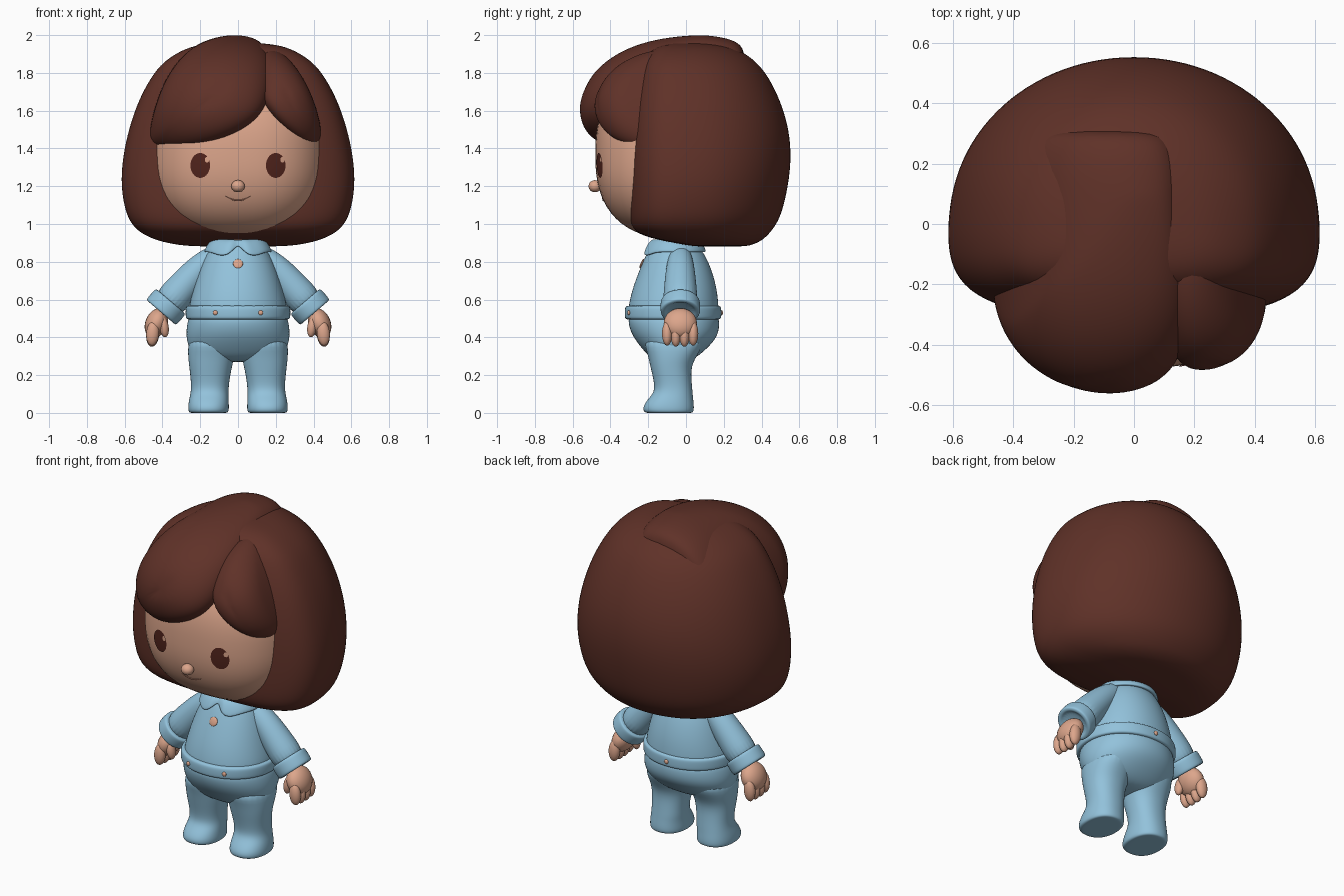
import bpy, bmesh
from math import sin, cos, pi, sqrt, exp, atan2
from mathutils import Vector, Euler

cube = bpy.data.objects.get("Cube")
if cube:
    bpy.data.objects.remove(cube, do_unlink=True)


def material(name, rgb):
    m = bpy.data.materials.new(name)
    m.use_nodes = True
    m.diffuse_color = (*rgb, 1)
    bsdf = next(n for n in m.node_tree.nodes if n.type == "BSDF_PRINCIPLED")
    bsdf.inputs["Base Color"].default_value = (*rgb, 1)
    bsdf.inputs["Roughness"].default_value = 0.7
    return m


HAIR = material("hair brown", (0.115, 0.031, 0.021))
SKIN = material("skin", (0.72, 0.38, 0.26))
BLUE = material("cloth blue", (0.29, 0.54, 0.71))
EYE = material("eye brown", (0.085, 0.018, 0.012))
LIP = material("mouth line", (0.42, 0.18, 0.12))


def finish(name, bm, mat, subsurf=0):
    bmesh.ops.recalc_face_normals(bm, faces=bm.faces)
    for f in bm.faces:
        f.smooth = True
    me = bpy.data.meshes.new(name)
    bm.to_mesh(me)
    bm.free()
    me.materials.append(mat)
    ob = bpy.data.objects.new(name, me)
    bpy.context.collection.objects.link(ob)
    if subsurf:
        mod = ob.modifiers.new("smooth", "SUBSURF")
        mod.levels = mod.render_levels = subsurf
    return ob


def loft(name, rings, mat, closed=False):
    """Skin a list of equal-length point rings; cap the ends unless closed."""
    bm = bmesh.new()
    vs = [[bm.verts.new(p) for p in r] for r in rings]
    n = len(rings[0])
    pairs = list(zip(vs, vs[1:])) + ([(vs[-1], vs[0])] if closed else [])
    for a, b in pairs:
        for i in range(n):
            j = (i + 1) % n
            bm.faces.new((a[i], a[j], b[j], b[i]))
    if not closed:
        bm.faces.new(vs[0])
        bm.faces.new(vs[-1])
    return finish(name, bm, mat, 2)


def section(z, w, yf, yb, cx=0, frac=0.5, nf=2.1, nb=2.1, n=28):
    """Horizontal superellipse with its own front and back roundness."""
    cy = yf + frac * (yb - yf)
    pts = []
    for i in range(n):
        a = 2 * pi * i / n
        c, s = cos(a), sin(a)
        e, d = (nb, yb - cy) if s > 0 else (nf, cy - yf)
        k = (abs(c) ** e + abs(s) ** e) ** (-1 / e)
        pts.append((cx + w * c * k, cy + d * s * k, z))
    return pts


def blob(name, loc, size, mat, rot=(0, 0, 0), power=2, seg=24):
    """Ellipsoid, or squarer superellipsoid for powers above two."""
    bm = bmesh.new()
    bmesh.ops.create_uvsphere(bm, u_segments=seg, v_segments=seg * 2 // 3, radius=1)
    turn = Euler(rot).to_matrix()
    for v in bm.verts:
        k = sum(abs(c) ** power for c in v.co) ** (-1 / power)
        v.co = turn @ Vector(c * k * s for c, s in zip(v.co, size)) + Vector(loc)
    return finish(name, bm, mat)


# Head and face
HC, HR, HP = (0, -0.03, 1.37), (0.47, 0.45, 0.45), 2.5
blob("head", HC, HR, SKIN, power=HP, seg=60)
blob("nose", (0, -0.482, 1.2), (0.036, 0.034, 0.032), SKIN)
loft("neck", [section(z, 0.09, -0.15, 0.03) for z in (0.85, 0.9, 1.0)], SKIN)


def face_y(x, z):
    k = 1 - abs(x / HR[0]) ** HP - abs((z - HC[2]) / HR[2]) ** HP
    return HC[1] - HR[1] * k ** (1 / HP)


def decal(name, cx, cz, rx, rz, lift, mat, n=28):
    """Thin disc that follows the face."""
    bm = bmesh.new()
    prev = None
    for t in (0.3, 0.65, 1):
        ring = []
        for i in range(n):
            x, z = cx + rx * t * cos(2 * pi * i / n), cz + rz * t * sin(2 * pi * i / n)
            ring.append(bm.verts.new((x, face_y(x, z) - lift, z)))
        if prev:
            for i in range(n):
                j = (i + 1) % n
                bm.faces.new((prev[i], prev[j], ring[j], ring[i]))
        else:
            bm.faces.new(ring)
        prev = ring
    ob = finish(name, bm, mat)
    if ob.data.polygons[0].normal.y > 0:
        ob.data.flip_normals()


for s, side in ((1, "left"), (-1, "right")):
    decal(side + "_eye", s * 0.2, 1.31, 0.052, 0.066, 0.004, EYE)
    decal(side + "_eye_glint", s * 0.2 + 0.036, 1.34, 0.012, 0.015, 0.007, SKIN)

mouth = []
for i in range(13):
    x = 0.07 * (i / 6 - 1)
    z = 1.125 + 0.025 * (x / 0.07) ** 2
    r = 0.006 * (1.05 - (x / 0.07) ** 2)
    mouth.append([(x, face_y(x, z) + r * sin(a), z + r * cos(a)) for a in (0, pi / 2, pi, 3 * pi / 2)])
loft("mouth", mouth, LIP)

# Hair: bob shell with a flat front
shell = [(0.88, 0.2, 0.06, 0.3), (0.888, 0.32, 0.0, 0.35), (0.91, 0.42, -0.12, 0.4),
         (0.94, 0.495, -0.24, 0.435), (0.98, 0.55, -0.29, 0.47), (1.05, 0.595, -0.308, 0.51),
         (1.2, 0.622, -0.31, 0.545), (1.35, 0.612, -0.31, 0.562), (1.5, 0.58, -0.305, 0.55),
         (1.65, 0.53, -0.29, 0.505), (1.78, 0.46, -0.26, 0.44), (1.86, 0.395, -0.235, 0.375),
         (1.92, 0.3, -0.19, 0.29), (1.95, 0.21, -0.13, 0.2), (1.96, 0.08, -0.04, 0.1)]
loft("hair_bob", [section(z, w, f, b, frac=0.36, nf=3.4, nb=2.05) for z, w, f, b in shell], HAIR)


def fringe(name, outline, mid, centre, radii, back):
    """Pillow whose front outline is given and whose front bulges as an ellipsoid."""
    rings = []
    for t in (0.2, 0.45, 0.7, 0.88, 0.97, 1):
        ring = []
        for px, pz in outline:
            x, z = mid[0] + (px - mid[0]) * t, mid[1] + (pz - mid[1]) * t
            k = 1 - ((x - centre[0]) / radii[0]) ** 2 - ((z - centre[1]) / radii[2]) ** 2
            ring.append((x, -radii[1] * sqrt(max(k, 0)) + 0.08 * (1 - sqrt(1 - t ** 8)), z))
        rings.append(ring)
    for y, t in back:
        rings.append([(mid[0] + (x - mid[0]) * t, y, mid[1] + (z - mid[1]) * t) for x, z in outline])
    loft(name, rings, HAIR)


fringe("large_fringe",
       [(-0.47, 1.41), (-0.38, 1.395), (-0.25, 1.4), (-0.1, 1.435), (0.05, 1.505), (0.15, 1.6),
        (0.175, 1.74), (0.178, 1.88), (0.13, 1.965), (0.06, 1.995), (-0.03, 2.005), (-0.15, 1.985),
        (-0.28, 1.92), (-0.39, 1.77), (-0.45, 1.6), (-0.475, 1.47)],
       (-0.12, 1.68), (-0.08, 1.6), (0.5, 0.565, 0.405),
       [(0.11, 0.995), (0.2, 0.96), (0.28, 0.88), (0.32, 0.7)])
fringe("small_fringe",
       [(0.1, 1.72), (0.15, 1.6), (0.26, 1.49), (0.36, 1.41), (0.43, 1.395), (0.45, 1.48),
        (0.415, 1.63), (0.345, 1.79), (0.22, 1.94), (0.1, 1.92)],
       (0.27, 1.66), (0.2, 1.6), (0.36, 0.49, 0.37), [(0.1, 0.96), (0.25, 0.8)])

# Sweater
loft("sweater", [section(*r) for r in (
    (0.5, 0.262, -0.31, 0.175), (0.56, 0.262, -0.307, 0.174), (0.65, 0.24, -0.287, 0.166),
    (0.75, 0.21, -0.25, 0.14), (0.83, 0.175, -0.215, 0.105), (0.88, 0.14, -0.19, 0.07),
    (0.915, 0.1, -0.15, 0.02))], BLUE)
loft("sweater_hem", [section(*r) for r in (
    (0.492, 0.25, -0.295, 0.16), (0.496, 0.276, -0.322, 0.186), (0.51, 0.279, -0.326, 0.189),
    (0.55, 0.279, -0.326, 0.189), (0.566, 0.275, -0.32, 0.185), (0.57, 0.25, -0.295, 0.16))], BLUE)

# Round collar, split at the front
collar = []
for w, d, z in ((0.1, 0.1, 0.92), (0.125, 0.12, 0.925), (0.15, 0.145, 0.91), (0.178, 0.17, 0.865),
                (0.178, 0.17, 0.85), (0.16, 0.15, 0.85), (0.1, 0.1, 0.89)):
    ring = []
    for i in range(48):
        a = 2 * pi * i / 48
        gap = atan2(sin(a + pi / 2), cos(a + pi / 2))
        keep = 1 - 0.65 * exp(-(gap / 0.2) ** 2)
        ww, dd, zz = (p + (q - p) * keep for p, q in ((0.1, w), (0.1, d), (0.91, z)))
        zz -= 0.02 * exp(-((abs(gap) - 0.5) / 0.35) ** 2) * (w - 0.1) / 0.078
        ring.append((ww * cos(a), -0.065 + dd * sin(a), zz))
    collar.append(ring)
loft("collar", collar, BLUE, closed=True)

# Small skin-coloured buttons
blob("chest_button", (0, -0.234, 0.79), (0.026, 0.007, 0.026), SKIN, rot=(-0.4, 0, 0))
for x, y in ((-0.12, -0.303), (0.12, -0.303), (0, 0.188)):
    blob("hem_button", (x, y, 0.53), (0.013, 0.008, 0.013), SKIN)

# Trousers
loft("trouser_seat", [section(*r) for r in (
    (0.53, 0.25, -0.295, 0.165), (0.49, 0.268, -0.31, 0.178), (0.43, 0.276, -0.295, 0.176),
    (0.38, 0.272, -0.265, 0.15), (0.33, 0.255, -0.225, 0.1), (0.29, 0.21, -0.185, 0.05),
    (0.268, 0.12, -0.13, 0.0))], BLUE)
legs = [(0.42, 0.14, 0.12, -0.24, 0.12), (0.32, 0.14, 0.127, -0.205, 0.07),
        (0.25, 0.145, 0.114, -0.19, 0.025), (0.16, 0.148, 0.1, -0.168, 0.03),
        (0.11, 0.15, 0.1, -0.168, 0.035), (0.075, 0.154, 0.104, -0.2, 0.038),
        (0.04, 0.156, 0.108, -0.225, 0.042), (0.012, 0.156, 0.108, -0.227, 0.042),
        (0.0, 0.156, 0.1, -0.215, 0.034), (0.0, 0.156, 0.08, -0.19, 0.015)]


def sleeve(name, s, stations):
    """Tube along the arm slope from (x, z, radius) stations."""
    rings = []
    for x, z, r in stations:
        ring = []
        for i in range(24):
            a = 2 * pi * i / 24
            ring.append((s * (x + 0.76 * r * cos(a)), -0.03 + r * sin(a), z + 0.65 * r * cos(a)))
        rings.append(ring)
    loft(name, rings, BLUE)


# Limbs
for s, side in ((1, "left"), (-1, "right")):
    loft(side + "_leg", [section(z, w, f, b, cx=s * c, nf=2.3, nb=2.3) for z, c, w, f, b in legs], BLUE)
    sleeve(side + "_sleeve", s, [(0.1, 0.855, 0.045), (0.125, 0.835, 0.06), (0.2, 0.77, 0.076),
                                 (0.3, 0.655, 0.088), (0.39, 0.55, 0.095)])
    sleeve(side + "_cuff", s, [(0.355, 0.592, 0.085), (0.357, 0.59, 0.102), (0.365, 0.58, 0.106),
                               (0.4, 0.54, 0.106), (0.407, 0.532, 0.102), (0.408, 0.53, 0.08),
                               (0.395, 0.546, 0.07)])
    blob(side + "_palm", (s * 0.432, -0.03, 0.475), (0.058, 0.088, 0.082), SKIN, rot=(0, -s * 0.4, 0))
    for i in range(4):
        y = -0.1 + 0.046 * i
        low = 0.006 if i in (1, 2) else 0
        blob(side + "_finger", (s * 0.452, y, 0.42 - low), (0.034, 0.027, 0.064), SKIN, rot=(0, -s * 0.08, 0))
    blob(side + "_thumb", (s * 0.392, -0.08, 0.455), (0.025, 0.028, 0.055), SKIN, rot=(0, s * 0.15, 0))
